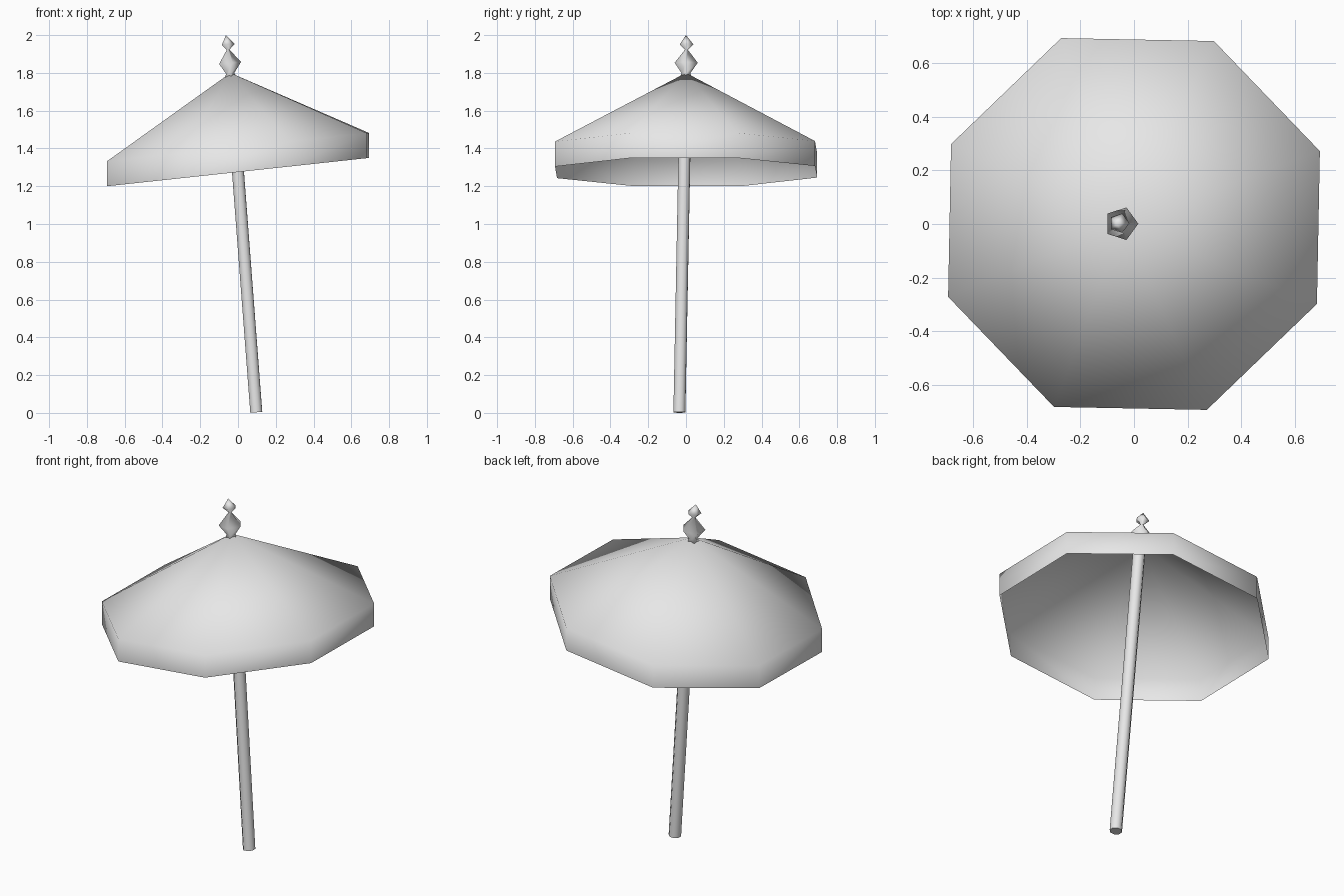
import bpy, math
from mathutils import Vector

if "Cube" in bpy.data.objects:
    bpy.data.objects.remove(bpy.data.objects["Cube"], do_unlink=True)

grey = bpy.data.materials.new("light grey")
grey.use_nodes = True
grey.diffuse_color = (0.8, 0.8, 0.8, 1)
grey.node_tree.nodes["Principled BSDF"].inputs["Base Color"].default_value = (0.8, 0.8, 0.8, 1)

# The leaning axis shared by the pole and the finial
FOOT, APEX = Vector((0.097, -0.035, 0)), Vector((-0.04, 0, 1.80))


def axis_point(z):
    return FOOT.lerp(APEX, z / APEX.z)


def build(name, rings, cap_start=False):
    """Join rings of points; a ring of one point closes to a tip."""
    verts, faces, starts = [], [], []
    for ring in rings:
        starts.append(len(verts))
        verts += ring
    for i in range(len(rings) - 1):
        a, b, n, m = starts[i], starts[i + 1], len(rings[i]), len(rings[i + 1])
        for j in range(n):
            k = (j + 1) % n
            if m == 1:
                faces.append((a + j, a + k, b))
            else:
                faces.append((a + j, a + k, b + k, b + j))
    if cap_start:
        faces.append(tuple(reversed(range(len(rings[0])))))
    mesh = bpy.data.meshes.new(name)
    mesh.from_pydata(verts, [], faces)
    mesh.materials.append(grey)
    mesh.shade_smooth()
    obj = bpy.data.objects.new(name, mesh)
    bpy.context.collection.objects.link(obj)
    return obj


def circle(center, radius, sides, turn=0, slope=0):
    """A ring whose height rises along x by the given slope."""
    points = []
    for i in range(sides):
        a = math.radians(turn) + math.tau * i / sides
        x, y = radius * math.cos(a), radius * math.sin(a)
        points.append(center + Vector((x, y, slope * x)))
    return points


# Canopy: eight-sided cone with an upright skirt, slanted towards the right
canopy = build("canopy", [
    circle(Vector((0, 0, 1.275)), 0.745, 8, 21.4, 0.108),
    circle(Vector((0, 0, 1.407)), 0.745, 8, 21.4, 0.108),
    [APEX],
])

# Pole: leaning tube from the ground up into the canopy
pole = build("pole", [circle(axis_point(z), 0.034, 8, 21.4, 0.08)
                      for z in (0.003, 1.74)], cap_start=True)

# Finial: five-sided neck, large bead and small pointed bead
profile = [(0.036, 1.772), (0.024, 1.797), (0.064, 1.852),
           (0.008, 1.922), (0.038, 1.95)]
finial = build("finial", [circle(axis_point(z) + Vector((-0.004, 0, 0)), r, 5, 0, 0.1)
                          for r, z in profile] + [[Vector((-0.064, 0, 2.0))]], cap_start=True)

# Crisp rim on the foot of the pole
bpy.context.view_layer.objects.active = pole
pole.select_set(True)
bpy.ops.object.shade_smooth_by_angle(angle=math.radians(60))
